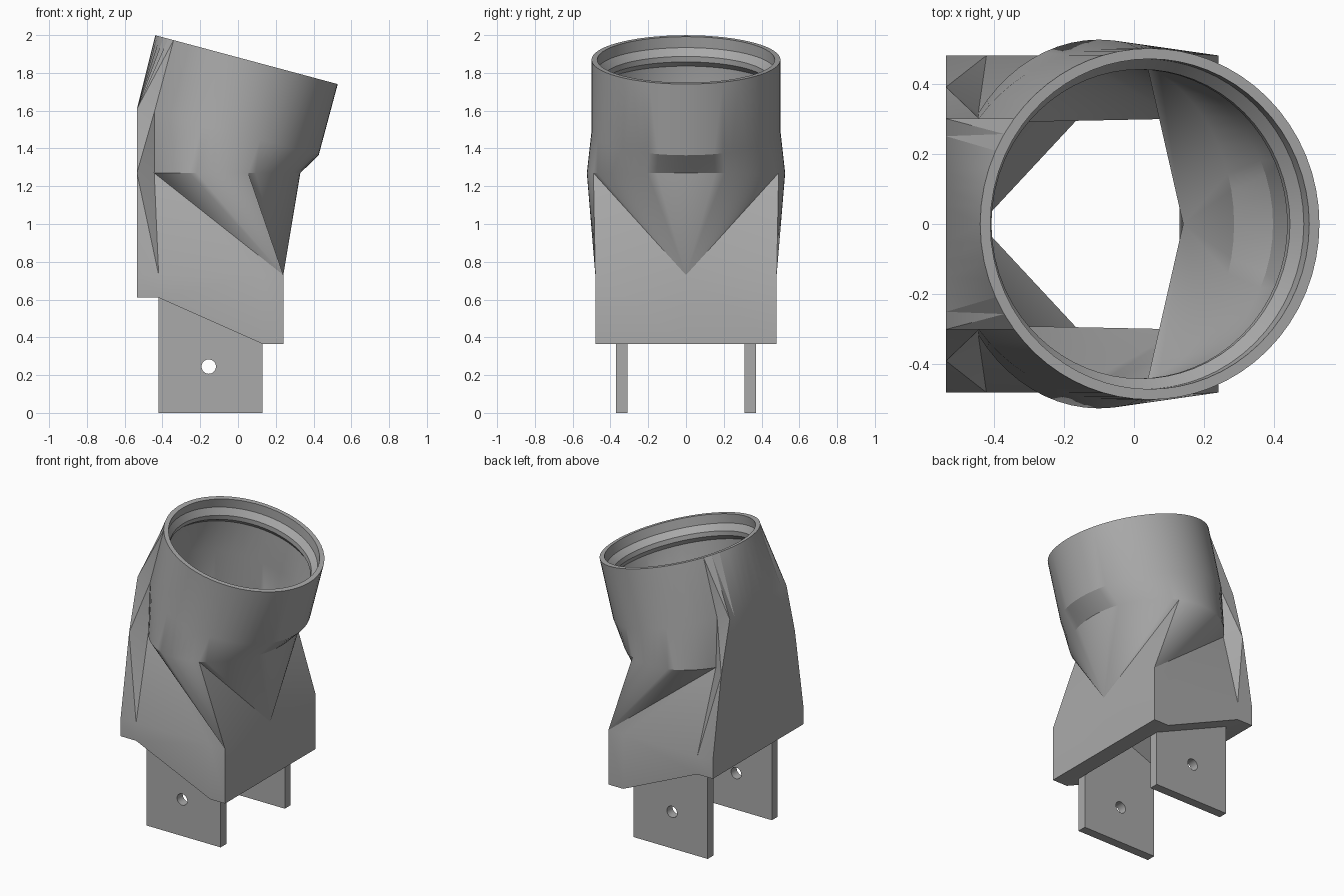
import bpy
import bmesh
from math import sin, cos, pi, radians, acos
from mathutils import Vector

old = bpy.data.objects.get("Cube")
if old:
    bpy.data.objects.remove(old)

grey = bpy.data.materials.new("plain grey")
grey.use_nodes = True
COLOR = (0.4, 0.4, 0.4, 1)
grey.diffuse_color = COLOR
grey.node_tree.nodes["Principled BSDF"].inputs["Base Color"].default_value = COLOR

TILT = radians(15)
TOP = Vector((0.045, 0, 1.87))
AXIS = Vector((sin(TILT), 0, cos(TILT)))
ACROSS = Vector((cos(TILT), 0, -sin(TILT)))
CONE_N, SIDE_N, WALL_N = 12, 14, 6
T1, T2 = radians(69), radians(143)


def ring_point(t, r, depth):
    return TOP - AXIS * depth + ACROSS * (r * cos(t)) + Vector((0, r * sin(t), 0))


def oval_point(t, cx, rx, ry, z):
    return Vector((cx + rx * cos(t), ry * sin(t), z))


def arc(f, a, b, n):
    return [f(a + (b - a) * i / n) for i in range(n + 1)]


def line(a, b, n):
    return [Vector(a).lerp(Vector(b), i / n) for i in range(n + 1)]


def half_round(f, corner=None):
    """Half loop: cone arc, side arc, two wall columns, back wall."""
    pts = arc(f, 0, T1, CONE_N) + arc(f, T1, T2, SIDE_N) + [f(T2)] * 2
    if corner:
        x, y, z = corner
        return pts + line(corner, (x, 0, z), WALL_N)
    return pts + arc(f, T2, pi, WALL_N)


def half_box(apex, front, bend1, bend2, back):
    """Half loop whose arcs collapse onto the corners of a box."""
    pts = [Vector(apex)] * (CONE_N + 1) + [Vector(front)] * (SIDE_N + 1)
    pts += [Vector(bend1), Vector(bend2)]
    return pts + line(back, (back[0], 0, back[2]), WALL_N)


def full(half):
    mirrored = [Vector((p.x, -p.y, p.z)) for p in reversed(half)]
    return half + mirrored


def finish(obj, angle):
    obj.data.materials.clear()
    obj.data.materials.append(grey)
    bpy.ops.object.select_all(action='DESELECT')
    obj.select_set(True)
    bpy.context.view_layer.objects.active = obj
    bpy.ops.object.shade_smooth_by_angle(angle=radians(angle))


def ring(r, depth):
    return half_round(lambda t: ring_point(t, r, depth))


# Hollow adapter: outer skin from the bottom up, then inner skin back down
outer = [
    half_box((.24, 0, .365), (.24, .48, .365), (.13, .48, .365), (-.42, .48, .61), (-.535, .48, .61)),
    half_box((.24, 0, .73), (.24, .48, .73), (.13, .48, .73), (-.42, .48, .73), (-.535, .48, .73)),
    half_round(lambda t: oval_point(t, -.1, .43, .525, 1.27), (-.535, .39, 1.27)),
    half_round(lambda t: ring_point(t, .5, .39), (-.535, .3, 1.61)),
    ring(.5, 0),
]
inner = [
    ring(.47, 0),
    ring(.47, .06),
    ring(.44, .1),
    ring(.44, .13),
    ring(.465, .16),
    half_round(lambda t: ring_point(t, .465, .38)),
    half_round(lambda t: oval_point(t, -.1, .385, .48, 1.27)),
    half_box((.14, 0, .74), (.14, .3, .74), (.13, .31, .74), (-.15, .31, .74), (-.42, .02, .74)),
    half_box((.13, 0, .365), (.13, .37, .365), (.13, .37, .365), (-.42, .37, .61), (-.42, .37, .61)),
]
bm = bmesh.new()
loops = [[bm.verts.new(p) for p in full(h)] for h in outer + inner]
for i, low in enumerate(loops):
    high = loops[(i + 1) % len(loops)]
    for j in range(len(low)):
        k = (j + 1) % len(low)
        bm.faces.new((low[j], low[k], high[k], high[j]))
bmesh.ops.remove_doubles(bm, verts=bm.verts, dist=0.0005)
bmesh.ops.dissolve_degenerate(bm, dist=0.0005, edges=bm.edges)
bmesh.ops.triangulate(bm, faces=[f for f in bm.faces if len(f.verts) > 3])
bmesh.ops.recalc_face_normals(bm, faces=bm.faces)
mesh = bpy.data.meshes.new("adapter_body")
bm.to_mesh(mesh)
bm.free()
body = bpy.data.objects.new("adapter_body", mesh)
bpy.context.collection.objects.link(body)
finish(body, 25)


# Two drilled mounting plates
def add_spline(curve, pts):
    s = curve.splines.new('POLY')
    s.points.add(len(pts) - 1)
    for p, (x, y) in zip(s.points, pts):
        p.co = (x, y, 0, 1)
    s.use_cyclic_u = True


for name, side in (("left_plate", 1), ("right_plate", -1)):
    curve = bpy.data.curves.new(name, 'CURVE')
    curve.dimensions = '2D'
    curve.fill_mode = 'BOTH'
    curve.extrude = 0.03
    add_spline(curve, [(-.42, 0), (.13, 0), (.13, .72), (-.42, .72)])
    add_spline(curve, arc(lambda t: (-.155 + .038 * cos(t), .245 + .038 * sin(t)), 0, 2 * pi * 31 / 32, 31))
    plate = bpy.data.objects.new(name, curve)
    plate.location.y = side * 0.34
    plate.rotation_euler.x = pi / 2
    bpy.context.collection.objects.link(plate)
    bpy.ops.object.select_all(action='DESELECT')
    plate.select_set(True)
    bpy.context.view_layer.objects.active = plate
    bpy.ops.object.convert(target='MESH')
    finish(bpy.context.view_layer.objects.active, 30)
